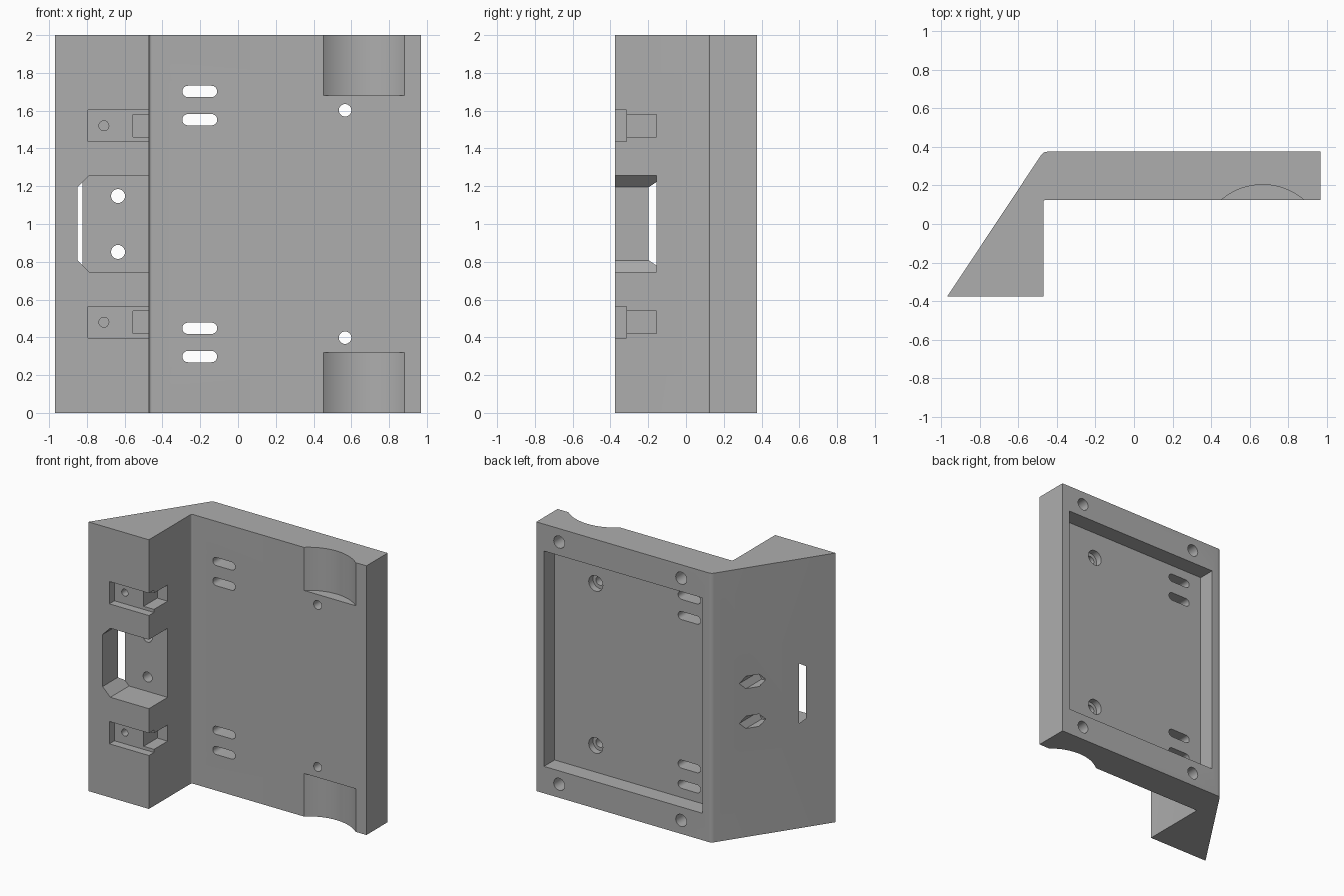
import bpy, bmesh, math
from mathutils import Vector

cube = bpy.data.objects.get("Cube")
if cube:
    bpy.data.objects.remove(cube, do_unlink=True)

grey = bpy.data.materials.new("plain grey")
grey.use_nodes = True
colour = (0.42, 0.42, 0.42, 1)
grey.diffuse_color = colour
grey.node_tree.nodes["Principled BSDF"].inputs["Base Color"].default_value = colour


def prism(name, points, direction):
    """Extrude a flat outline of 3D points along a direction."""
    bm = bmesh.new()
    face = bm.faces.new([bm.verts.new(p) for p in points])
    moved = bmesh.ops.extrude_face_region(bm, geom=[face])["geom"]
    bmesh.ops.translate(bm, vec=Vector(direction),
                        verts=[v for v in moved if isinstance(v, bmesh.types.BMVert)])
    bmesh.ops.recalc_face_normals(bm, faces=bm.faces)
    mesh = bpy.data.meshes.new(name)
    bm.to_mesh(mesh)
    bm.free()
    mesh.materials.append(grey)
    obj = bpy.data.objects.new(name, mesh)
    bpy.context.collection.objects.link(obj)
    return obj


def rounded(a, corner, b, size, steps=5):
    """Points of a curved corner between two neighbouring outline points."""
    a, corner, b = Vector(a), Vector(corner), Vector(b)
    start = corner + (a - corner).normalized() * size
    end = corner + (b - corner).normalized() * size
    return [start * (1 - t) ** 2 + corner * 2 * t * (1 - t) + end * t ** 2
            for t in (i / steps for i in range(steps + 1))]


def arc(cx, cz, r, n=32, start=0, sweep=math.tau):
    return [(cx + r * math.cos(start + sweep * i / n),
             cz + r * math.sin(start + sweep * i / n)) for i in range(n)]


cutters = []


def cut_y(outline, y0, y1):
    """Cut an x-z outline through a range of y."""
    cutters.append(prism("cutter", [(x, y0, z) for x, z in outline], (0, y1 - y0, 0)))


def rect(x0, x1, z0, z1):
    return [(x0, z0), (x1, z0), (x1, z1), (x0, z1)]


# Bracket body: flat plate with a wedge-shaped leg
tip, foot, inner = (-0.968, -0.375), (-0.47, -0.375), (-0.47, 0.125)
front_end, back_end, shoulder = (0.968, 0.125), (0.968, 0.375), (-0.47, 0.375)
profile = [tip, foot, *rounded(foot, inner, front_end, 0.015),
           front_end, back_end, *rounded(back_end, shoulder, tip, 0.022)]
body = prism("mounting_bracket", [(p[0], p[1], 0) for p in profile], (0, 0, 2))

# Large recess in the back of the plate
cut_y(rect(-0.4, 0.905, 0.2, 1.8), 0.25, 0.5)

# Features mirrored about mid height
for side in (-1, 1):
    # Scooped notch at the plate end
    bottom = 1.68 if side > 0 else -0.1
    scoop = [(x, y, bottom) for x, y in arc(0.667, -0.125, 0.329, 72)]
    cutters.append(prism("cutter", scoop, (0, 0, 0.42)))
    # Blind corner holes in the back rim
    for x in (-0.223, 0.78):
        cut_y(arc(x, 1 + side * 0.9, 0.045), 0.25, 0.5)
    # Counterbored screw holes
    z = 1 + side * 0.602
    cut_y(arc(0.567, z, 0.033), 0, 0.5)
    cut_y(arc(0.567, z, 0.058), 0.2, 0.3)
    # Cable slots
    for offset in (0.552, 0.702):
        z, r = 1 + side * offset, 0.03
        half = math.pi / 2
        slot = (arc(-0.14, z, r, 12, -half, math.pi) + [(-0.14, z + r)]
                + arc(-0.265, z, r, 12, half, math.pi) + [(-0.265, z - r)])
        cut_y(slot, 0, 0.5)
    # Stepped clip pocket with a blind screw hole
    z = 1 + side * 0.52
    cut_y(rect(-0.795, -0.4, z - 0.083, z + 0.083), -0.5, -0.315)
    cut_y(rect(-0.555, -0.4, z - 0.06, z + 0.06), -0.4, -0.155)
    cut_y(arc(-0.71, z, 0.026), -0.4, -0.2)
    # Leg screw hole with a six-sided nut seat
    z = 1 + side * 0.148
    cut_y(arc(-0.635, z, 0.037), -0.3, 0.5)
    cut_y(arc(-0.635, z, 0.053, 6), -0.02, 0.5)

# Chamfered central pocket, breaking through the sloped face
cut_y([(-0.4, 0.745), (-0.787, 0.745), (-0.85, 0.808), (-0.85, 1.195),
       (-0.787, 1.258), (-0.4, 1.258)], -0.5, -0.155)

# Apply the cuts
bpy.context.view_layer.objects.active = body
for cutter in cutters:
    mod = body.modifiers.new("cut", "BOOLEAN")
    mod.operation = "DIFFERENCE"
    mod.solver = "EXACT"
    mod.object = cutter
    bpy.ops.object.modifier_apply(modifier=mod.name)
    bpy.data.objects.remove(cutter, do_unlink=True)

bpy.ops.object.select_all(action="DESELECT")
body.select_set(True)
bpy.ops.object.shade_smooth_by_angle(angle=math.radians(25))
